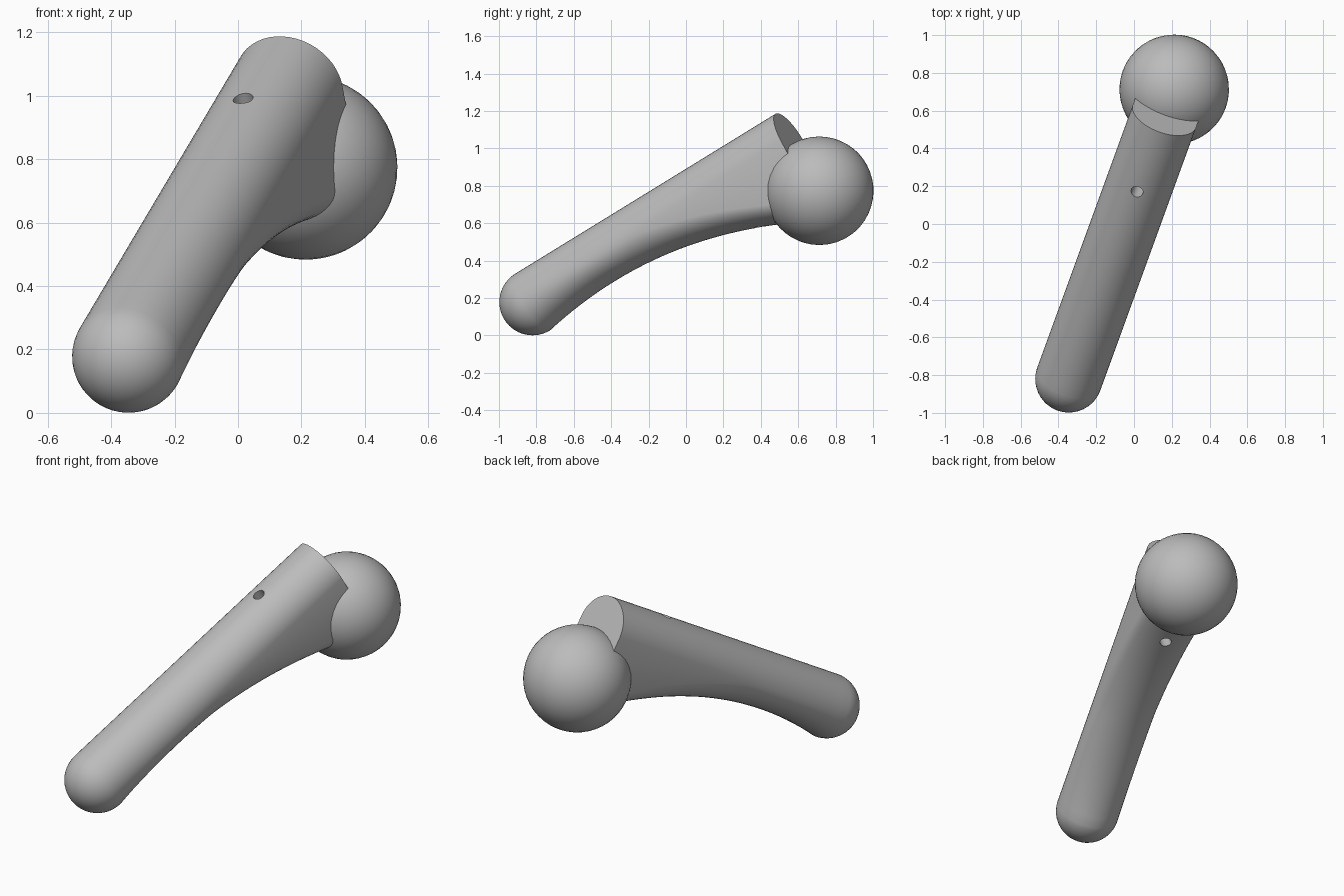
import bpy, bmesh, math
from mathutils import Matrix, Vector

cube = bpy.data.objects.get("Cube")
if cube:
    bpy.data.objects.remove(cube)

R = 0.178          # handle radius
LENGTH = 1.71      # tip centre to cut end
SEG = 48

# Handle frame: local x across, y along the axis, z towards the top ridge
FRAME = (Matrix.Translation((-0.345, -0.82, R))
         @ Matrix.Rotation(math.radians(-20), 4, 'Z')
         @ Matrix.Rotation(math.radians(30), 4, 'X'))

grey = bpy.data.materials.new("plain_grey")
grey.use_nodes = True
grey.diffuse_color = (0.5, 0.5, 0.5, 1)
grey.node_tree.nodes["Principled BSDF"].inputs["Base Color"].default_value = (0.5, 0.5, 0.5, 1)


def finish(name, bm):
    bmesh.ops.recalc_face_normals(bm, faces=bm.faces)
    mesh = bpy.data.meshes.new(name)
    bm.to_mesh(mesh)
    bm.free()
    mesh.materials.append(grey)
    obj = bpy.data.objects.new(name, mesh)
    bpy.context.collection.objects.link(obj)
    obj.matrix_world = FRAME
    return obj


def smooth(obj):
    bpy.ops.object.select_all(action='DESELECT')
    obj.select_set(True)
    bpy.context.view_layer.objects.active = obj
    bpy.ops.object.shade_smooth_by_angle(angle=math.radians(35))


def section(bm, t, scale=1.0):
    """Round top, straight sides, scooped and flattened underside."""
    s = max(t, 0)
    depth = 0.133 + 0.22 * (s - 0.45) ** 2
    blend = min(s / 1.4, 1)
    curve = min(depth, R + (0.12 - R) * blend)
    ring = []
    for i in range(SEG):
        a = 2 * math.pi * (i + 0.5) / SEG
        x, z = R * math.cos(a), R * math.sin(a)
        if z < 0:
            z = -(depth - curve) + curve * math.sin(a)
        ring.append(bm.verts.new((x * scale, t, z * scale)))
    return ring


# Handle: rounded tip followed by the scooped grip
bm = bmesh.new()
rings = []
for k in range(1, 13):
    a = math.pi / 2 * (1 - k / 12)
    rings.append(section(bm, -R * math.sin(a), math.cos(a)))
for k in range(1, 31):
    rings.append(section(bm, LENGTH * k / 30))
for r0, r1 in zip(rings, rings[1:]):
    for i in range(SEG):
        j = (i + 1) % SEG
        bm.faces.new((r0[i], r0[j], r1[j], r1[i]))
tip = bm.verts.new((0, -R, 0))
for i in range(SEG):
    bm.faces.new((tip, rings[0][i], rings[0][(i + 1) % SEG]))
bm.faces.new(rings[-1])
handle = finish("handle", bm)

# Pin hole drilled through the handle
bm = bmesh.new()
bmesh.ops.create_cone(bm, cap_ends=True, segments=24, radius1=0.032, radius2=0.032,
                      depth=1.4, matrix=Matrix.Translation((0, 1.32, 0)))
cutter = finish("hole_cutter", bm)
cutter.hide_render = True
mod = handle.modifiers.new("pin_hole", 'BOOLEAN')
mod.operation = 'DIFFERENCE'
mod.solver = 'EXACT'
mod.object = cutter
bpy.context.view_layer.update()
bpy.ops.object.select_all(action='DESELECT')
handle.select_set(True)
bpy.context.view_layer.objects.active = handle
bpy.ops.object.modifier_apply(modifier=mod.name)
bpy.data.objects.remove(cutter)
smooth(handle)

# Ball head on the cut end
bm = bmesh.new()
bmesh.ops.create_uvsphere(bm, u_segments=48, v_segments=24, radius=0.29,
                          matrix=Matrix.Translation((0, LENGTH, -0.30)))
smooth(finish("ball_head", bm))
